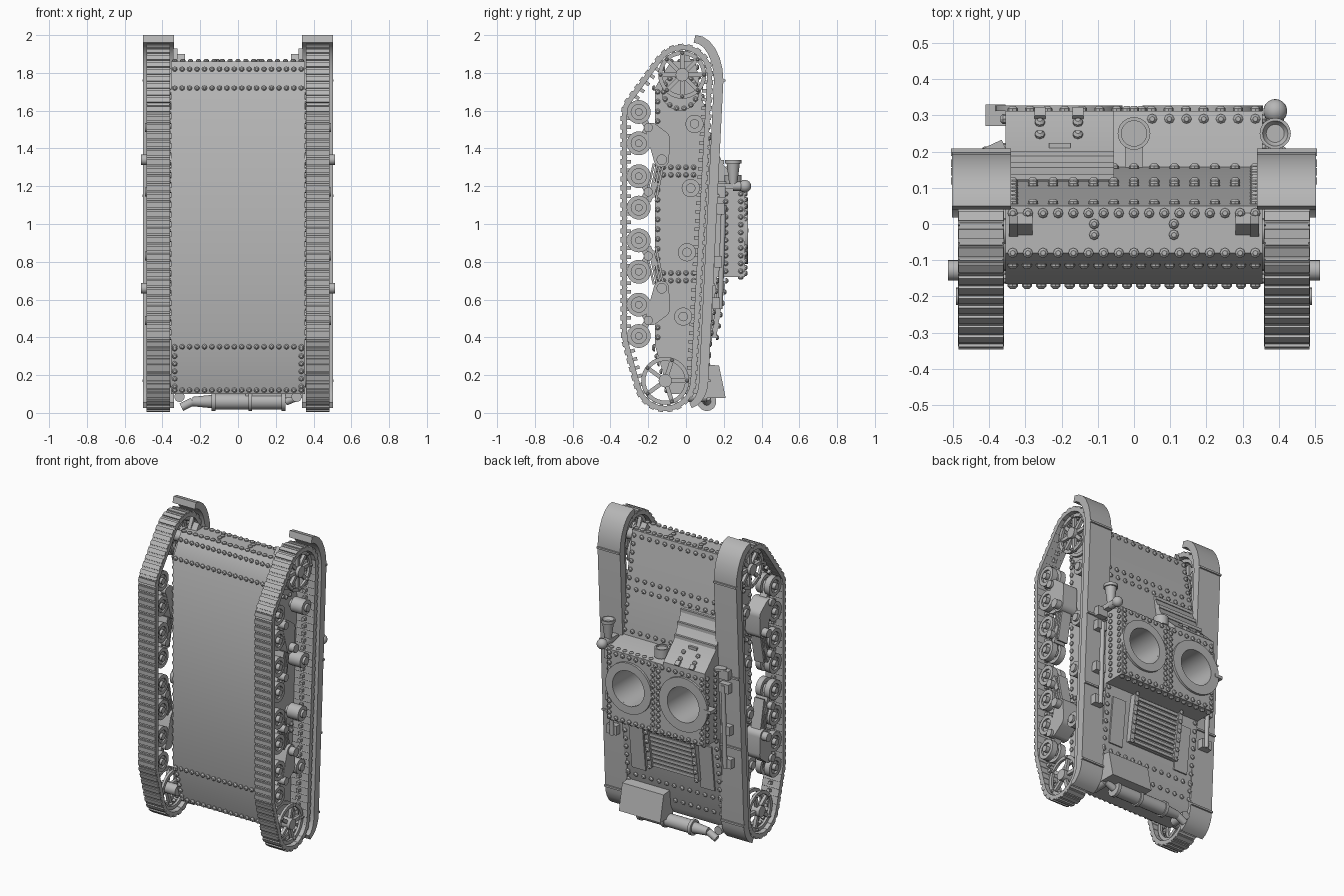
import bpy, bmesh
from math import sin, cos, pi, tau, radians
from mathutils import Vector, Matrix
from mathutils.geometry import convex_hull_2d

cube = bpy.data.objects.get("Cube")
if cube:
    bpy.data.objects.remove(cube, do_unlink=True)

grey = bpy.data.materials.new("plain_grey")
grey.use_nodes = True
grey.diffuse_color = [0.47] * 3 + [1]
grey.node_tree.nodes["Principled BSDF"].inputs["Base Color"].default_value = grey.diffuse_color

X, Y, Z = Matrix.Identity(3)
SIDES = (-1, 1)


# Helpers: shapes
def frame(origin, axis):
    along = Vector(axis).normalized()
    across = X if abs(along.x) < 0.9 else Y
    third = along.cross(across).normalized()
    turn = Matrix((third.cross(along), third, along)).transposed().to_4x4()
    return Matrix.Translation(origin) @ turn


def lathe(bm, origin, axis, profile, sides=20, closed=False):
    place = frame(origin, axis)
    loops = [[bm.verts.new(place @ Vector((radius * cos(tau * k / sides), radius * sin(tau * k / sides), height)))
              for k in range(sides)] for radius, height in profile]
    pairs = list(zip(loops, loops[1:])) + ([(loops[-1], loops[0])] if closed else [])
    for low, high in pairs:
        for k in range(sides):
            bm.faces.new((low[k - 1], low[k], high[k], high[k - 1]))


def rod(bm, start, end, radius, end_radius=None, sides=20):
    axis = Vector(end) - Vector(start)
    length = axis.length
    lathe(bm, start, axis, [(0, 0), (radius, 0), (end_radius or radius, length), (0, length)], sides)


def axle(bm, x0, x1, y, z, radius):
    rod(bm, (x0, y, z), (x1, y, z), radius)


def tube(bm, origin, axis, inner, outer, height):
    lathe(bm, origin, axis, [(inner, 0), (outer, 0), (outer, height), (inner, height)], 32, True)


def beam(bm, start, end, width, depth):
    start, end = Vector(start), Vector(end)
    place = frame((start + end) / 2, end - start)
    size = Matrix.Diagonal((width, depth, (end - start).length, 1))
    bmesh.ops.create_cube(bm, size=1, matrix=place @ size)


def prism(bm, outline, x0, x1):
    face = bm.faces.new([bm.verts.new((x0, y, z)) for y, z in outline])
    new = bmesh.ops.extrude_face_region(bm, geom=[face])["geom"]
    moved = [item for item in new if isinstance(item, bmesh.types.BMVert)]
    bmesh.ops.translate(bm, vec=X * (x1 - x0), verts=moved)


def wrap(circles, steps=64):
    """Outline of a belt pulled tight around circles given as y, z, radius."""
    cloud = [(y + radius * cos(tau * k / steps), z + radius * sin(tau * k / steps))
             for y, z, radius in circles for k in range(steps)]
    return [cloud[i] for i in convex_hull_2d(cloud)]


def spoke(k, count):
    return Vector((0, cos(tau * k / count), sin(tau * k / count)))


def rivet(bm, point, normal, radius=0.014):
    lathe(bm, point, normal, [(radius, 0), (radius, radius / 2), (radius / 2, radius), (0, radius)], 8)


def rivets(bm, start, end, count, normal):
    for i in range(count):
        rivet(bm, Vector(start).lerp(Vector(end), i / (count - 1)), normal)


def part(name, bm, mirror=False, cutters=()):
    bmesh.ops.remove_doubles(bm, verts=bm.verts, dist=0.00001)
    bmesh.ops.recalc_face_normals(bm, faces=bm.faces)
    mesh = bpy.data.meshes.new(name)
    bm.to_mesh(mesh)
    bm.free()
    mesh.materials.append(grey)
    ob = bpy.data.objects.new(name, mesh)
    bpy.context.collection.objects.link(ob)
    bpy.ops.object.select_all(action="DESELECT")
    ob.select_set(True)
    bpy.context.view_layer.objects.active = ob
    for cutter in cutters:
        opening = ob.modifiers.new("opening", "BOOLEAN")
        opening.object, opening.operation, opening.solver = cutter, "DIFFERENCE", "EXACT"
        bpy.ops.object.modifier_apply(modifier=opening.name)
    bpy.ops.object.shade_smooth_by_angle(angle=radians(32))
    if mirror:
        ob.modifiers.new("mirror", "MIRROR")
    return ob


# Main measures
half, edge, roof, belly, nose = 0.355, 0.335, 0.312, -0.165, 1.86
box_rear, box_front, ring_z = 0.72, 1.2, 0.965
deck_line = [(0.05, nose), (0.11, 1.54), (0.16, box_front), (0.165, box_rear), (0.1, 0.15)]


def deck(z):
    for (y1, z1), (y0, z0) in zip(deck_line, deck_line[1:]):
        if z >= z0:
            break
    return y0 + (y1 - y0) * (z - z0) / (z1 - z0)


def fender(z):
    return 0.11 + z / 20


# Hull and upper box, with two round openings
rims = {-0.208: 0.176, 0.19: 0.166}
cutters = []
for x in rims:
    bm = bmesh.new()
    rod(bm, (x, 0, ring_z), (x, 1, ring_z), 0.115, sides=40)
    cutters.append(part("opening_cutter", bm))

bm = bmesh.new()
prism(bm, [(belly, 0.36), (belly, 1.72), (-0.1, 1.83), (-0.08, nose), *deck_line, (0.07, 0.1), (-0.09, 0.1)],
      -half, half)
part("hull", bm, cutters=cutters)

bm = bmesh.new()
prism(bm, [(0.1, box_rear), (roof, box_rear), (roof, 1.18), (0.15, 1.22), (0.1, 1.22)], -half, half)
part("upper_box", bm, cutters=cutters)
for cutter in cutters:
    bpy.data.objects.remove(cutter, do_unlink=True)

bm = bmesh.new()
for x, radius in rims.items():
    tube(bm, (x, roof, ring_z), Y, 0.115, radius, 0.015)
part("opening_rims", bm)

# Driver hood with bolted front plate and hatch ribs
bm = bmesh.new()
hood_left, hood_right, brow = -half, -0.055, Vector((0, 0.2, 1.31))
prism(bm, [(0.1, 1.1), (roof, 1.1), (roof, box_front), brow.yz, (0.12, 1.49), (0.1, 1.49)], hood_left, hood_right)
for t in (0.1, 0.5, 0.9):
    y, z = brow.yz.lerp(Vector((0.12, 1.49)), t)
    beam(bm, (hood_left, y, z), (hood_right, y, z), 0.02, 0.02)
plate = Vector((0, roof, box_front))
for x in (-0.26, -0.155):
    for t in (0.3, 0.6):
        rivet(bm, plate.lerp(brow, t) + x * X, Y + Z)
    beam(bm, plate + x * X, plate.lerp(brow, 0.2) + x * X, 0.03, 0.03)
slot = plate.lerp(brow, 0.85) + (hood_left + hood_right) / 2 * X
beam(bm, slot - X * 0.03, slot + X * 0.03, 0.015, 0.02)
part("driver_hood", bm)

bm = bmesh.new()
lamp = Vector((0, 0.25, box_front))
rod(bm, lamp, lamp + Z * 0.05, 0.04)
tube(bm, lamp, Z, 0.035, 0.045, 0.06)
beam(bm, lamp - Y * 0.1, lamp, 0.05, 0.05)
part("front_lamp", bm)


# Rivet rows across the hull
def row(bm, y, z, count, normal, start=-edge):
    rivets(bm, (start, y, z), (edge, y, z), count, normal)


bm = bmesh.new()
for y, z in ((belly, 1.72), (-0.11, 1.82), (belly, 0.35), (-0.1, 0.12)):
    row(bm, y, z, 18, -Y)
for y in (-0.08, 0.03):
    row(bm, y, nose, 17, Z)
for z in (1.83, 1.57, 1.51, 1.25, 0.3, 0.2):
    row(bm, deck(z), z, 13, Y)
for z in (box_rear + 0.02, 1.16):
    row(bm, roof, z, 15, Y)
row(bm, 0.29, box_rear, 15, -Z)
row(bm, 0.29, box_front - 0.02, 7, Z, start=0.05)
for side in SIDES:
    rivets(bm, (side * 0.02, roof, 0.77), (side * 0.02, roof, 1.13), 11, Y)
    rivets(bm, (side * 0.11, -0.03, nose), (side * 0.11, 0, nose), 2, Z)
part("rivet_rows", bm)

# Rivet columns along both sides
bm = bmesh.new()
rivets(bm, (edge, belly, 0.34), (edge, -0.1, 0.14), 6, -Y)
rivets(bm, (half, -0.15, 0.4), (half, -0.15, 1.7), 26, X)
for low, high, count in ((1.57, 1.83, 6), (1.25, 1.51, 6), (0.2, 0.7, 10)):
    rivets(bm, (edge, deck(low), low), (edge, deck(high), high), count, Y)
for z in (0.7, 0.74, 1.26, 1.3):
    rivets(bm, (half, -0.12, z), (half, 0.04, z), 5, X)
rivets(bm, (edge, roof, 0.77), (edge, roof, 1.13), 11, Y)
for y in (0.21, 0.29):
    rivets(bm, (half, y, 0.75), (half, y, 1.16), 11, X)
part("side_rivets", bm, mirror=True)

# Engine deck: louvres, hatches, storage box
bm = bmesh.new()
low, high, left, right = Vector((0, 0.14, 0.4)), Vector((0, 0.19, 0.7)), X * -0.19, X * 0.15
prism(bm, [(0.1, low.z), low.yz, high.yz, (0.1, high.z)], left.x, right.x)
for x in (left, right):
    beam(bm, low + x, high + x, 0.03, 0.04)
    rivets(bm, low + x + Y * 0.02, high + x + Y * 0.02, 6, Y)
for i in range(10):
    level = low.lerp(high, (i + 0.5) / 10)
    beam(bm, level + left, level + right, 0.018, 0.02)
for side in SIDES:
    beam(bm, (side / 4, deck(0.35), 0.35), (side / 4, deck(0.65), 0.65), 0.1, 0.02)
part("engine_deck", bm)

bm = bmesh.new()
prism(bm, [(0.08, 0.26), (0.175, 0.25), (0.21, 0.08), (0.08, 0.08)], 0.04, 0.34)
part("storage_box", bm)

# Silencer with bands and pipes
bm = bmesh.new()
y, z, start, end = 0.11, 0.06, -0.14, 0.25
axle(bm, start, end, y, z, 0.042)
for t in (0, 0.5, 0.95):
    x = start + (end - start) * t
    axle(bm, x, x + 0.02, y, z, 0.05)
rod(bm, (start, y, z), (start - 0.1, y, z), 0.035, 0.025)
rod(bm, (start - 0.1, y, z), (start - 0.16, y, z / 2), 0.022)
rod(bm, (end, y, z), (0.31, y, 0.085), 0.022)
for side in SIDES:
    rod(bm, (side * 0.31, 0, 0.085), (side * 0.31, y, 0.085), 0.027)
part("silencer", bm)

# Fenders: a straight run closed by a rounded front and a rounded rear
bm = bmesh.new()
bend, thick, tail = 1.76, 0.05, 0.17
quarter = [pi / 2 * k / 6 for k in range(7)]
front = [(cos(a), sin(a)) for a in quarter]
outline = [(0.05 + (fender(bend) - 0.05) * c, bend + (2 - bend) * s) for c, s in reversed(front)]
outline += [(fender(tail) * c, tail - 0.15 * s) for c, s in front[:-1]]
outline += [((fender(tail) - thick) * c, tail - 0.12 * s) for c, s in reversed(front[:-1])]
outline += [(0.04 + (fender(bend) - thick - 0.04) * c, bend + 0.2 * s) for c, s in front]
prism(bm, outline, 0.34, 0.503)
for z in (bend, 1.15, 0.68, tail):
    beam(bm, (0.34, fender(z), z), (0.505, fender(z), z), 0.02, 0.012)
prism(bm, [(-0.05, 1.83), (0.04, 1.83), (0, 1.93)], 0.32, 0.345)
prism(bm, [(-0.03, nose), (0.03, nose), (0, 1.9)], 0.28, 0.32)
part("fenders", bm, mirror=True)

# Horn, tools and bracket
bm = bmesh.new()
base = Vector((0.39, 0.25, box_front))
mouth, ball = base + Z * 0.12, base + Y * 0.062
rod(bm, base, mouth, 0.02, 0.035)
lathe(bm, mouth, Z, [(0.035, 0), (0.043, 0), (0.043, 0.02), (0.035, 0.02), (0, -0.05)])
rod(bm, base, ball, 0.024)
bmesh.ops.create_uvsphere(bm, u_segments=20, v_segments=12, radius=0.033, matrix=Matrix.Translation(ball))
beam(bm, base - Y * 0.1, base, 0.04, 0.03)
part("horn", bm)

bm = bmesh.new()
rod(bm, (0.41, 0.18, 0.55), (0.41, 0.2, 1.1), 0.014)
for z in (0.58, 0.8, 1.08, 1.17):
    beam(bm, (0.38, fender(z) + 0.02, z), (0.45, fender(z) + 0.02, z), 0.04, 0.06)
part("fender_tools", bm, mirror=True)

bm = bmesh.new()
beam(bm, (-half, 0.3, ring_z), (-0.41, 0.3, ring_z), 0.06, 0.02)
beam(bm, (-half, 0.21, box_front), (-0.42, 0.18, box_front), 0.05, 0.015)
part("side_bracket", bm)

# Tracks: links spaced evenly along a tight belt
middle = 0.4225
sprocket, idler, wheel_y = (-0.02, 1.79), (-0.11, 0.17), -0.25
stations = [1.51 - 0.34 * i for i in range(4)]
wheels = [z + side * 0.083 for z in stations for side in SIDES]
belt = wrap([(*sprocket, 0.145), (*idler, 0.147), (wheel_y, max(wheels), 0.075), (wheel_y, min(wheels), 0.075)])
loop = [Vector((middle, *point)) for point in belt]
spans = [(a, b, (b - a).length) for a, b in zip(loop, loop[1:] + loop[:1])]
links = 92
pitch = sum(length for a, b, length in spans) / links
path, walked = [], 0
for a, b, length in spans:
    while len(path) < links and len(path) * pitch < walked + length:
        path.append(a.lerp(b, (len(path) * pitch - walked) / length))
    walked += length
centre = sum(path, Vector()) / links
bm = bmesh.new()
for a, b in zip(path, path[1:] + path[:1]):
    out = (b - a).cross(X).normalized() * 0.01
    if out.dot(a - centre) < 0:
        out.negate()
    beam(bm, a, b, 0.126, 0.026)
    beam(bm, a.lerp(b, 0.2) + out, a.lerp(b, 0.8) + out, 0.124, 0.022)
    rod(bm, a - X * 0.06, a + X * 0.06, 0.015, sides=6)
    beam(bm, a.lerp(b, 0.3) - out * 2, a.lerp(b, 0.7) - out * 2, 0.02, 0.03)
part("tracks", bm, mirror=True)

# Sprockets, idlers and return rollers
bm = bmesh.new()
for (y, z), count in ((sprocket, 8), (idler, 5)):
    hub = Vector((0.385, y, z))
    outside = hub + X * 0.06
    for face in (hub, outside):
        tube(bm, face, X, 0.105, 0.127, 0.016)
    axle(bm, half, 0.475, y, z, 0.035)
    for k in range(count):
        beam(bm, outside, outside + spoke(k, count) * 0.12, 0.02, 0.022)
        rivet(bm, outside + X * 0.016 + spoke(k, count) * 0.115, X, 0.01)
drive = Vector((0.38, -0.03, 1.7))
rod(bm, drive - X * 0.03, drive, 0.1)
for k in range(14):
    rivet(bm, drive + spoke(k, 14) * 0.09, X)
for i, z in enumerate(stations):
    y = 0.045 - 0.02 * i
    axle(bm, half, 0.48, y, z + 0.02, 0.025)
    axle(bm, 0.38, 0.465, y, z + 0.02, 0.048)
part("drive_wheels_and_rollers", bm, mirror=True)

# Road wheels in pairs
bm = bmesh.new()
for z in wheels:
    for x in (0.372, 0.435):
        tube(bm, (x, wheel_y, z), X, 0.04, 0.063, 0.038)
        axle(bm, x + 0.01, x + 0.025, wheel_y, z, 0.045)
    axle(bm, 0.365, 0.485, wheel_y, z, 0.02)
    pivot = min(stations, key=lambda station: abs(station - z))
    beam(bm, (middle, wheel_y, z), (middle, -0.2, pivot), 0.05, 0.035)
for z in stations:
    axle(bm, 0.37, 0.492, -0.2, z, 0.024)
part("road_wheels", bm, mirror=True)

# Bogie arms and leaf springs, the rear set reversed
bm = bmesh.new()
for side in SIDES:
    arm = wrap([(-0.13, 0.34, 0.04), (-0.13, 0.45, 0.045), (-0.18, 0.5, 0.035)], 24)
    prism(bm, [(y, 1 + side * z) for y, z in arm], 0.37, 0.475)
    axle(bm, half, 0.513, -0.128, 1 + side * 0.34, 0.028)
    for k in range(4):
        leaf = Vector((middle, -0.12 - k / 60, 1 + side * 0.32))
        beam(bm, leaf, (middle, -0.16 - k / 70, 1 + side * (0.12 + k / 50)), 0.07, 0.012)
    beam(bm, (middle, -0.2, 1 + side * 0.12), (middle, -0.16, 1 + side * 0.22), 0.08, 0.03)
part("bogie_arms", bm, mirror=True)
